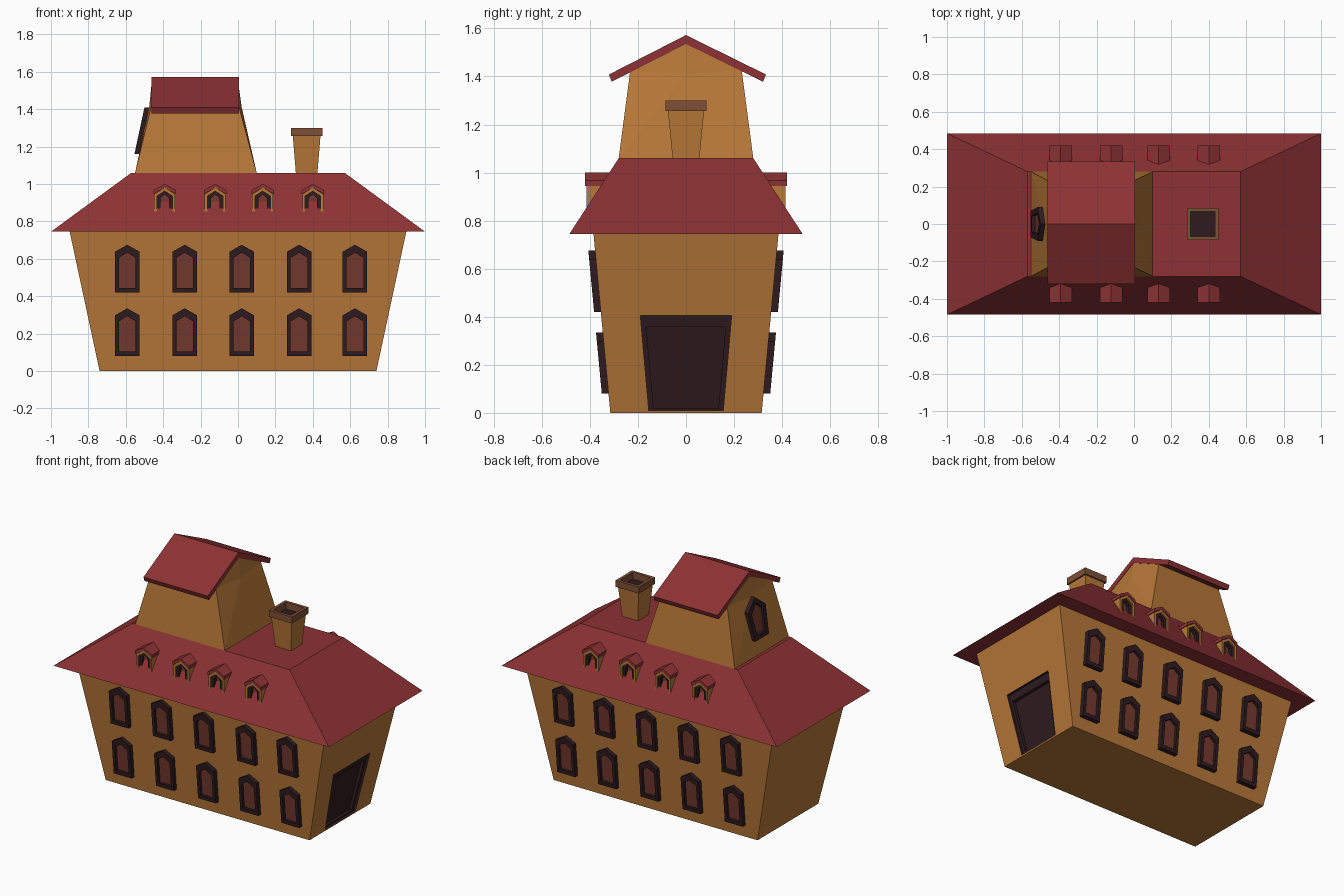
import bpy, bmesh

if "Cube" in bpy.data.objects:
    bpy.data.objects.remove(bpy.data.objects["Cube"])


def material(name, rgb):
    m = bpy.data.materials.new(name)
    m.diffuse_color = (*rgb, 1)
    m.use_nodes = True
    m.node_tree.nodes["Principled BSDF"].inputs["Base Color"].default_value = m.diffuse_color
    return m


WALL = material("ochre_wall", (0.48, 0.19, 0.04))
ROOF = material("red_roof", (0.27, 0.032, 0.035))
DARK = material("dark_trim", (0.028, 0.011, 0.014))
PANE = material("brown_pane", (0.18, 0.043, 0.028))
CAP = material("brown_cap", (0.21, 0.08, 0.035))


def make(name, verts, faces, mat):
    bm = bmesh.new()
    vs = [bm.verts.new(v) for v in verts]
    for f in faces:
        bm.faces.new([vs[i] for i in f])
    bmesh.ops.recalc_face_normals(bm, faces=bm.faces)
    me = bpy.data.meshes.new(name)
    bm.to_mesh(me)
    bm.free()
    me.materials.append(mat)
    ob = bpy.data.objects.new(name, me)
    bpy.context.collection.objects.link(ob)
    return ob


def loft(name, loops, mat, start=False, end=False):
    """Bridge matching loops with quads; optionally cap either end."""
    n = len(loops[0])
    faces = [(k * n + i, k * n + (i + 1) % n, (k + 1) * n + (i + 1) % n, (k + 1) * n + i)
             for k in range(len(loops) - 1) for i in range(n)]
    if start:
        faces.append(tuple(range(n)))
    if end:
        faces.append(tuple((len(loops) - 1) * n + i for i in range(n)))
    return make(name, [v for lp in loops for v in lp], faces, mat)


def rect(cx, hx, hy, z):
    return [(cx - hx, -hy, z), (cx + hx, -hy, z), (cx + hx, hy, z), (cx - hx, hy, z)]


def pentagon(c, wb, wt, z0, z1, z2):
    return [(c - wb, z0), (c + wb, z0), (c + wt, z1), (c, z2), (c - wt, z1)]


def window(name, outer, inner, place, proud=0.028, sunk=0.01):
    """Raised frame around a recessed pane; place maps (u, z, depth) to 3D."""
    at = lambda prof, d: [place(u, z, d) for u, z in prof]
    loft(name + "_frame", [at(outer, -0.005), at(outer, proud), at(inner, proud), at(inner, sunk)], DARK)
    return make(name + "_pane", at(inner, sunk), [range(len(inner))], PANE)


# House body, with an opening in the right wall
end_x = lambda z: 0.74 + 0.16 * z / 0.745
side_y = lambda z: 0.315 + 0.07 * z / 0.745


def door_loop(wb, wt, z0, z1, depth):
    return [(end_x(z) - depth, y, z) for y, z in ((-wb, z0), (wb, z0), (wt, z1), (-wt, z1))]


opening = (0.155, 0.19, 0.01, 0.405)
make("house_body",
     rect(0, 0.74, 0.315, 0) + rect(0, 0.9, 0.385, 0.745) + door_loop(*opening, 0),
     [(3, 2, 1, 0), (4, 5, 6, 7), (0, 1, 5, 4), (2, 3, 7, 6), (3, 0, 4, 7),
      (1, 2, 9, 8), (2, 6, 10, 9), (6, 5, 11, 10), (5, 1, 8, 11)], WALL)

# Door set into the opening
panel = (0.135, 0.165, 0.02, 0.36)
loft("door", [door_loop(*opening, 0), door_loop(*opening, 0.015),
              door_loop(*panel, 0.015), door_loop(*panel, 0.035)], DARK, end=True)

# Main roof
loft("main_roof", [rect(0, 1.0, 0.485, 0.745), rect(0, 0.57, 0.28, 1.06)], ROOF, True, True)

# Rows of windows on front and back
for s, side in ((-1, "front"), (1, "back")):
    for row, z in (("lower", 0.08), ("upper", 0.42)):
        for x in (-0.592, -0.285, 0.02, 0.327, 0.625):
            window(f"{side}_{row}_window",
                   pentagon(x, 0.065, 0.065, z, z + 0.218, z + 0.255),
                   pentagon(x, 0.045, 0.045, z + 0.025, z + 0.185, z + 0.213),
                   lambda u, v, d, s=s: (u, s * (side_y(v) + d), v))

    # Dormers on the main roof slope
    for x in (-0.392, -0.122, 0.132, 0.4):
        outer = pentagon(x, 0.056, 0.056, 0.845, 0.945, 0.982)
        inner = pentagon(x, 0.042, 0.042, 0.845, 0.935, 0.962)
        at = lambda prof, y: [(u, s * y, v) for u, v in prof]
        loft(f"{side}_dormer_walls", [at(outer, 0.31), at(outer, 0.415), at(inner, 0.415),
                                      at(inner, 0.36)], WALL)
        window(f"{side}_dormer_window", inner, pentagon(x, 0.022, 0.022, 0.85, 0.925, 0.945),
               lambda u, v, d, s=s: (u, s * (0.37 + d), v), 0.035, 0.012)
        cover = [(x - 0.06, 0.945), (x, 0.982), (x + 0.06, 0.945),
                 (x + 0.06, 0.968), (x, 1.0), (x - 0.06, 0.968)]
        loft(f"{side}_dormer_roof", [at(cover, 0.31), at(cover, 0.42)], ROOF, True, True)

# Roof tower with gabled ends that bulge slightly in the middle
tower = rect(-0.225, 0.325, 0.28, 1.06) + rect(-0.23, 0.232, 0.232, 1.425)
tower += [(-0.462, 0, 1.535), (0.002, 0, 1.535), (-0.475, 0, 1.41), (0.02, 0, 1.41)]
make("tower_walls", tower,
     [(3, 2, 1, 0), (0, 1, 5, 4), (2, 3, 7, 6), (4, 5, 9, 8), (6, 7, 8, 9),
      (3, 0, 10), (0, 4, 10), (4, 8, 10), (8, 7, 10), (7, 3, 10),
      (1, 2, 11), (2, 6, 11), (6, 9, 11), (9, 5, 11), (5, 1, 11)], WALL)

# Tower roof
gable = [(-0.327, 1.408), (-0.315, 1.378), (0, 1.535), (0.315, 1.378), (0.327, 1.408), (0, 1.572)]
gable = [(y + 0.006 * (y != 0), z) for y, z in gable]
loft("tower_roof", [[(x, y, z) for y, z in gable] for x in (-0.462, 0.005)], ROOF, True, True)

# Tower window on the left gable
window("tower_window", pentagon(0, 0.07, 0.09, 1.16, 1.34, 1.41),
       pentagon(0, 0.042, 0.058, 1.19, 1.32, 1.375),
       lambda u, z, d: (-0.55 + 0.214 * (z - 1.06) - d, u, z), 0.025, 0.008)

# Chimney
c = 0.367
loft("chimney_shaft", [rect(c, 0.057, 0.055, 1.05), rect(c, 0.074, 0.075, 1.257)], WALL, True)
loft("chimney_cap", [rect(c, 0.072, 0.072, 1.257), rect(c, 0.084, 0.085, 1.257),
                     rect(c, 0.084, 0.085, 1.3), rect(c, 0.065, 0.066, 1.3),
                     rect(c, 0.065, 0.066, 1.255)], CAP)
make("chimney_hole", rect(c, 0.065, 0.066, 1.256), [(0, 1, 2, 3)], DARK)
